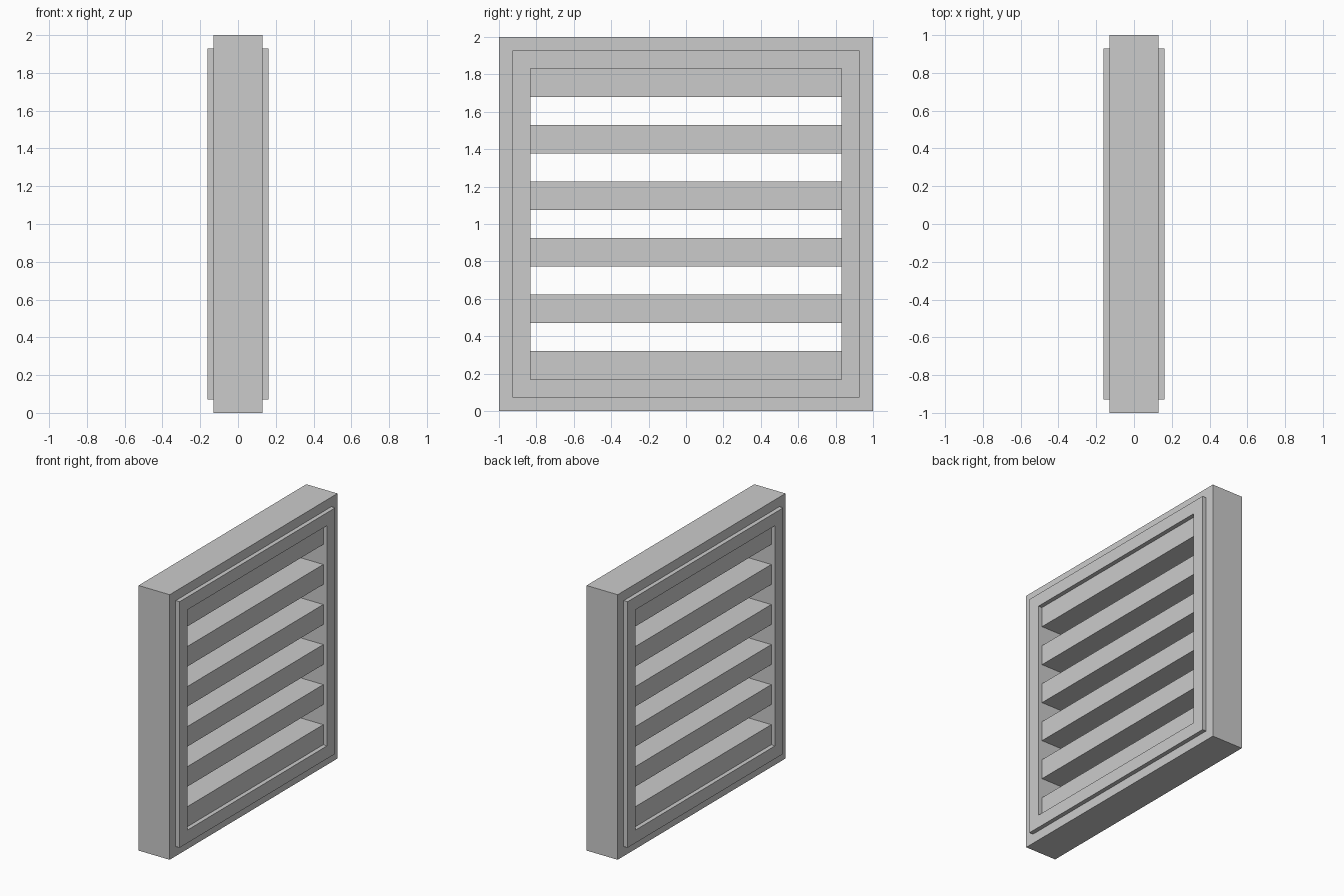
import bpy, bmesh

if "Cube" in bpy.data.objects:
    bpy.data.objects.remove(bpy.data.objects["Cube"])

OPEN = 0.831          # half size of the square opening
RIM = 0.928           # half size of the raised rim
FRAME_X, RIM_X = 0.13, 0.162


def make_object(name, bm):
    bmesh.ops.recalc_face_normals(bm, faces=bm.faces)
    mesh = bpy.data.meshes.new(name)
    bm.to_mesh(mesh)
    bm.free()
    obj = bpy.data.objects.new(name, mesh)
    bpy.context.collection.objects.link(obj)
    return obj


def square_frame(name, profile):
    """Sweep a closed (x, half size) profile around a mitred square."""
    bm = bmesh.new()
    corners = [(-1, -1), (1, -1), (1, 1), (-1, 1)]
    rings = [[bm.verts.new((x, sy * h, 1 + sz * h)) for x, h in profile]
             for sy, sz in corners]
    n = len(profile)
    for i in range(4):
        a, b = rings[i], rings[(i + 1) % 4]
        for j in range(n):
            k = (j + 1) % n
            bm.faces.new((a[j], a[k], b[k], b[j]))
    return make_object(name, bm)


def box(name, size, centre):
    bm = bmesh.new()
    bmesh.ops.create_cube(bm, size=1)
    bmesh.ops.scale(bm, vec=size, verts=bm.verts)
    obj = make_object(name, bm)
    obj.location = centre
    return obj


# Stepped frame: outer border with a raised rim on both faces
square_frame("frame", [
    (-FRAME_X, 1), (FRAME_X, 1), (FRAME_X, RIM), (RIM_X, RIM),
    (RIM_X, OPEN), (-RIM_X, OPEN), (-RIM_X, RIM), (-FRAME_X, RIM)])

# Six horizontal slats, with gaps as tall as the slats
step = 2 * OPEN / 11
for i in range(6):
    box(f"slat_{i + 1}", (2 * FRAME_X, 2 * OPEN, step),
        (0, 0, 1 - OPEN + step * (2 * i + 0.5)))
